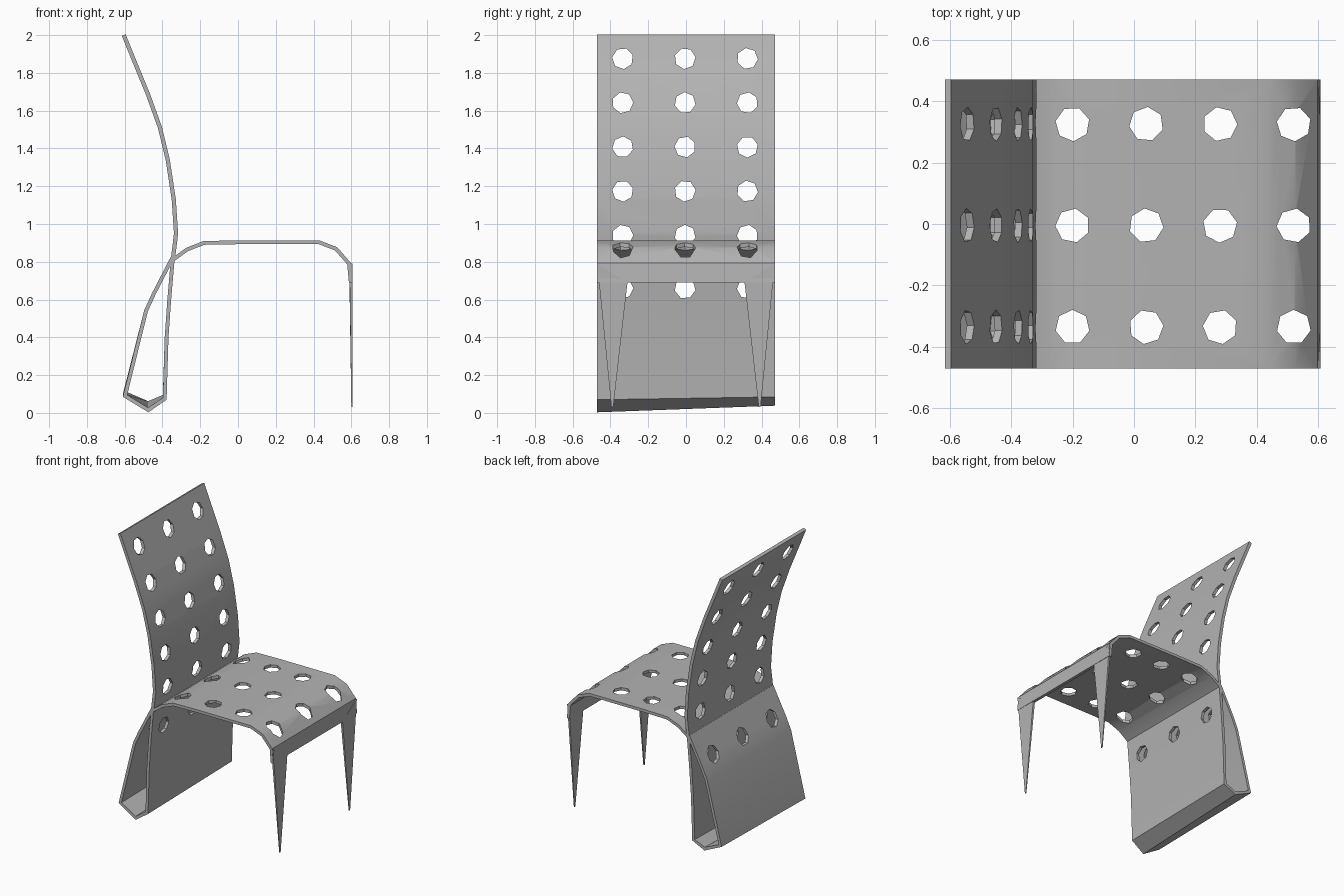
import bpy, bmesh, math
from mathutils import Vector, Matrix

old = bpy.data.objects.get("Cube")
if old:
    bpy.data.objects.remove(old, do_unlink=True)

GREY = (0.45, 0.45, 0.45, 1.0)
grey = bpy.data.materials.new("light_grey")
grey.use_nodes = True
grey.diffuse_color = GREY
grey.node_tree.nodes["Principled BSDF"].inputs["Base Color"].default_value = GREY

HALF = 0.47                       # half width of every sheet
ROWS = (-0.335, -0.005, 0.325)    # hole positions across the width


def make_object(name, bm):
    bmesh.ops.recalc_face_normals(bm, faces=bm.faces)
    mesh = bpy.data.meshes.new(name)
    bm.to_mesh(mesh)
    bm.free()
    mesh.materials.append(grey)
    obj = bpy.data.objects.new(name, mesh)
    bpy.context.collection.objects.link(obj)
    return obj


def offset_points(path, dist):
    """Shift a path sideways, keeping the thickness even at bends."""
    pts = [Vector(p) for p in path]
    out = []
    for i, p in enumerate(pts):
        before = (p - pts[max(i - 1, 0)]).normalized()
        after = (pts[min(i + 1, len(pts) - 1)] - p).normalized()
        tangent = (before + after).normalized()
        stretch = max(0.6, tangent.dot(after if after.length else before))
        out.append(p + Vector((-tangent.y, tangent.x)) * dist / stretch)
    return out


def sheet(name, path, thickness=0.022):
    """Bent sheet: a profile in x and z swept across the full width."""
    bm = bmesh.new()
    sides = []
    for y in (-HALF, HALF):
        sides.append([[bm.verts.new((p.x, y, p.y)) for p in offset_points(path, d)]
                      for d in (-thickness / 2, thickness / 2)])
    (a, b), (c, d) = sides
    last = len(path) - 1
    for i in range(last):
        j = i + 1
        for quad in ((a[i], a[j], c[j], c[i]), (b[i], b[j], d[j], d[i]),
                     (a[i], a[j], b[j], b[i]), (c[i], c[j], d[j], d[i])):
            bm.faces.new(quad)
    for i in (0, last):
        bm.faces.new((a[i], b[i], d[i], c[i]))
    return make_object(name, bm)


def punch(obj, axis, centres):
    """Cut seven-sided holes through a sheet along the given axis."""
    bm = bmesh.new()
    for n, centre in enumerate(centres):
        turn = Matrix.Rotation(math.pi / 2, 4, "Y") if axis == "X" else Matrix()
        place = Matrix.Translation(centre) @ turn @ Matrix.Rotation(n * 0.7, 4, "Z")
        bmesh.ops.create_cone(bm, cap_ends=True, segments=7, radius1=0.056,
                              radius2=0.056, depth=0.9, matrix=place)
    cutter = make_object("hole_cutter", bm)
    cutter.hide_render = True
    mod = obj.modifiers.new("holes", "BOOLEAN")
    mod.operation = "DIFFERENCE"
    mod.solver = "EXACT"
    mod.object = cutter
    graph = bpy.context.evaluated_depsgraph_get()
    cut = bpy.data.meshes.new_from_object(obj.evaluated_get(graph))
    obj.modifiers.clear()
    obj.data = cut
    bpy.data.objects.remove(cutter, do_unlink=True)


# Tall curved backrest
backrest = sheet("backrest", [(-0.605, 2.0), (-0.548, 1.86), (-0.478, 1.69), (-0.413, 1.51),
                              (-0.372, 1.34), (-0.34, 1.13), (-0.328, 0.95), (-0.345, 0.81)])
punch(backrest, "X", [(-0.45, y, 0.94 + 0.234 * k) for k in range(5) for y in ROWS])

# Seat with rounded rear and front edges and a short apron
seat = sheet("seat", [(-0.345, 0.81), (-0.27, 0.865), (-0.18, 0.9), (0.0, 0.903), (0.43, 0.903),
                      (0.52, 0.868), (0.588, 0.79), (0.597, 0.69)], 0.02)
punch(seat, "Z", [(-0.2 + 0.24 * k, y, 0.9) for k in range(4) for y in ROWS])

# Rear support: a folded hollow loop, open at both sides
support = sheet("rear_support", [(-0.348, 0.82), (-0.446, 0.63), (-0.487, 0.54), (-0.598, 0.09),
                                 (-0.475, 0.015), (-0.388, 0.075), (-0.378, 0.4),
                                 (-0.364, 0.6), (-0.345, 0.82)], 0.02)
for v in support.data.vertices:   # the foot is slightly skewed
    if v.co.y > 0 and v.co.z < 0.2:
        v.co.z += 0.035 if -0.55 < v.co.x < -0.43 else 0.015
punch(support, "X", [(-0.45, y, 0.66) for y in ROWS])


# Front legs: thin blades tapering to a point
def front_leg(name, side):
    bm = bmesh.new()
    outline = ((HALF, 0.79), (0.31, 0.69), (0.385, 0.03), (0.395, 0.03))
    front = [bm.verts.new((0.605, side * y, z)) for y, z in outline]
    rear = [bm.verts.new((0.59 if z > 0.5 else 0.6, side * y, z)) for y, z in outline]
    bm.faces.new(front)
    bm.faces.new(rear)
    for i in range(4):
        j = (i + 1) % 4
        bm.faces.new((front[i], front[j], rear[j], rear[i]))
    return make_object(name, bm)


legs = [front_leg("right_front_leg", -1), front_leg("left_front_leg", 1)]

# Smooth bends, sharp rims
bpy.ops.object.select_all(action="DESELECT")
for obj in [backrest, seat, support] + legs:
    obj.select_set(True)
    bpy.context.view_layer.objects.active = obj
bpy.ops.object.shade_smooth_by_angle(angle=math.radians(35))
